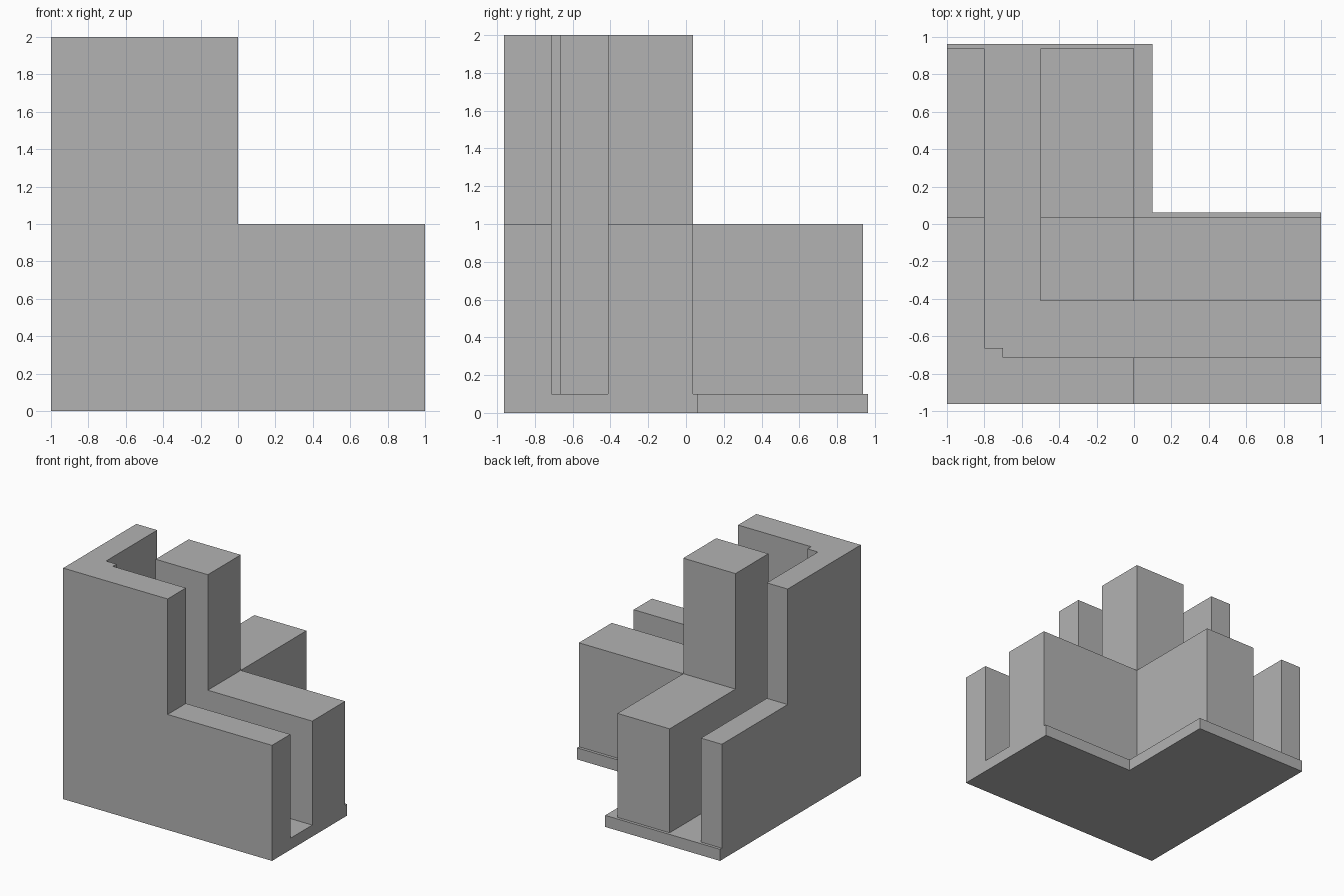
import bpy, bmesh
from mathutils import Vector

cube = bpy.data.objects.get("Cube")
if cube:
    bpy.data.objects.remove(cube, do_unlink=True)

# One flat grey for the whole model
GREY = (0.45, 0.45, 0.45, 1)
grey = bpy.data.materials.new("plain grey")
grey.use_nodes = True
grey.diffuse_color = GREY
grey.node_tree.nodes["Principled BSDF"].inputs["Base Color"].default_value = GREY

# Shared plan lines
FRONT, WALL_IN, CORE_FRONT, BEND, BACK = -0.9625, -0.7125, -0.4125, 0.0375, 0.9375
FLOOR, LOW, HIGH = 0.1, 1.0, 2.0


def rect(x0, x1, y0, y1):
    return [(x0, y0), (x1, y0), (x1, y1), (x0, y1)]


def raise_faces(bm, faces, height, keep):
    """Extrude connected faces straight up and return the new caps."""
    geom = bmesh.ops.extrude_face_region(bm, geom=faces, use_keep_orig=keep)["geom"]
    verts = [g for g in geom if isinstance(g, bmesh.types.BMVert)]
    bmesh.ops.translate(bm, verts=verts, vec=Vector((0, 0, height)))
    return [g for g in geom if isinstance(g, bmesh.types.BMFace)]


def block(name, plans, z0, z1, corner_z=None):
    """Raise plan outlines from z0 to z1; the first one carries on to corner_z."""
    bm = bmesh.new()
    faces = [bm.faces.new([bm.verts.new((x, y, z0)) for x, y in p]) for p in plans]
    bmesh.ops.remove_doubles(bm, verts=bm.verts, dist=1e-4)
    caps = raise_faces(bm, list(bm.faces), z1 - z0, True)
    if corner_z:
        # the corner is the cap that reaches furthest from the free ends
        cx, cy = plans[0][0]
        corner = [f for f in caps
                  if any((v.co.xy - Vector((cx, cy))).length < 1e-4 for v in f.verts)]
        raise_faces(bm, corner, corner_z - z1, False)
    bmesh.ops.recalc_face_normals(bm, faces=bm.faces)
    bmesh.ops.dissolve_limit(bm, angle_limit=0.01, verts=bm.verts, edges=bm.edges)
    mesh = bpy.data.meshes.new(name)
    bm.to_mesh(mesh)
    bm.free()
    mesh.materials.append(grey)
    obj = bpy.data.objects.new(name, mesh)
    bpy.context.collection.objects.link(obj)
    return obj


# L-shaped floor plate with a small lip behind the core
block("base_plate", [[(-1, FRONT), (1, FRONT), (1, 0.0625), (0.1, 0.0625),
                      (0.1, 0.9625), (-1, 0.9625)]], 0, FLOOR)

# Outer wall: tall notched corner and two low arms
corner = [(-1, FRONT), (0, FRONT), (0, WALL_IN), (-0.7, WALL_IN), (-0.7, -0.6625),
          (-0.8, -0.6625), (-0.8, BEND), (-1, BEND)]
block("outer_wall", [corner, rect(0, 1, FRONT, WALL_IN), rect(-1, -0.8, BEND, BACK)],
      FLOOR, LOW, HIGH)

# Inner core: tall corner pillar and two low arms
block("inner_core", [rect(-0.5, 0, CORE_FRONT, BEND), rect(0, 1, CORE_FRONT, BEND),
                     rect(-0.5, 0, BEND, BACK)], FLOOR, LOW, HIGH)
